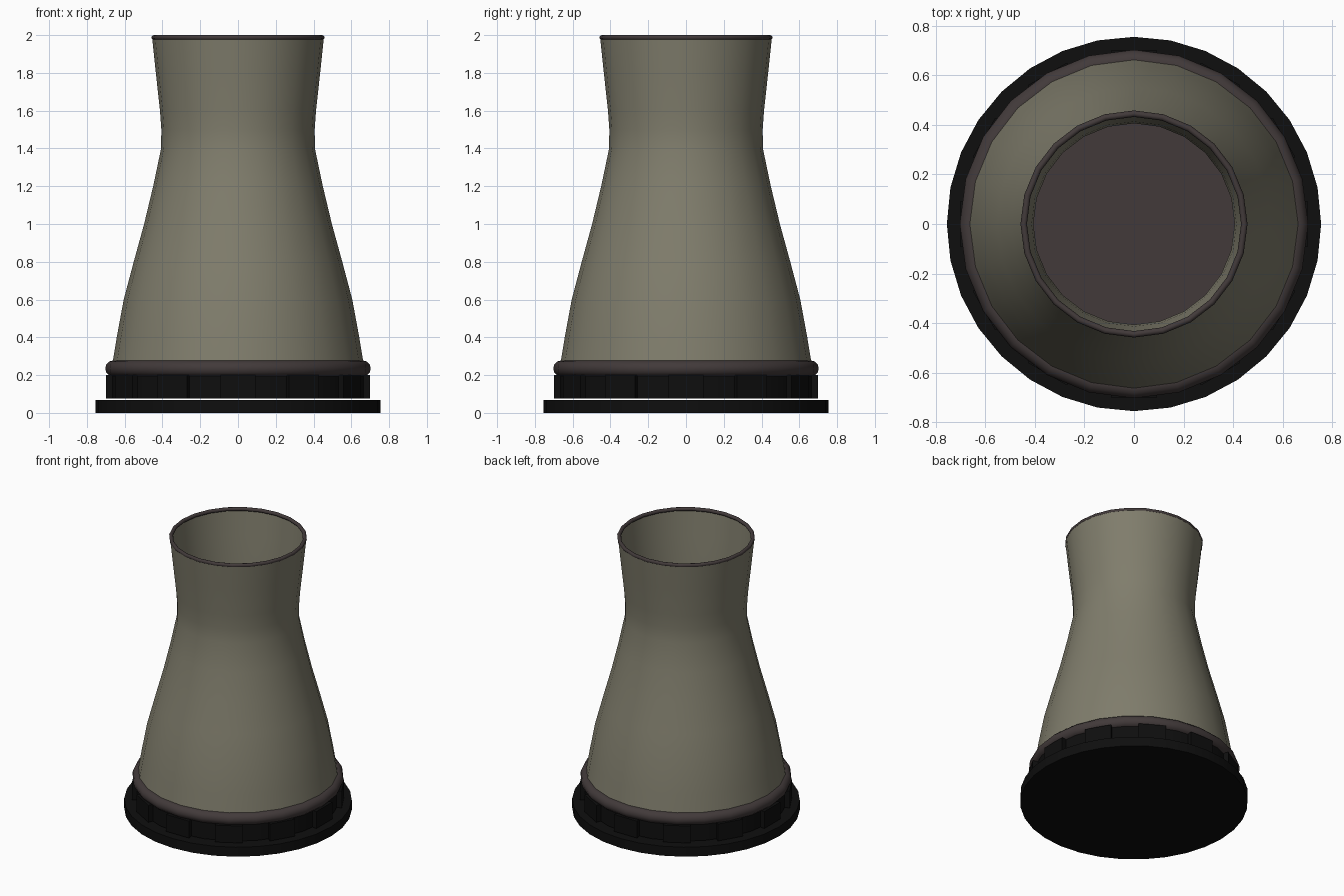
import bpy, math

if "Cube" in bpy.data.objects:
    bpy.data.objects.remove(bpy.data.objects["Cube"])


def material(name, rgb):
    m = bpy.data.materials.new(name)
    m.diffuse_color = (*rgb, 1)
    m.use_nodes = True
    m.node_tree.nodes["Principled BSDF"].inputs["Base Color"].default_value = m.diffuse_color
    return m


CONCRETE = material("weathered concrete", (0.215, 0.205, 0.150))
BROWN = material("dark brown grey", (0.054, 0.042, 0.042))
BLACK = material("near black", (0.0045, 0.0045, 0.0045))


def finish(obj, name, mat, smooth=True):
    obj.name = name
    obj.data.materials.append(mat)
    if smooth:
        bpy.ops.object.select_all(action='DESELECT')
        bpy.context.view_layer.objects.active = obj
        obj.select_set(True)
        bpy.ops.object.shade_smooth_by_angle(angle=math.radians(35))
    return obj


def mesh_object(name, verts, faces, mat, smooth=True):
    me = bpy.data.meshes.new(name)
    me.from_pydata(verts, [], faces)
    me.update()
    obj = bpy.data.objects.new(name, me)
    bpy.context.collection.objects.link(obj)
    return finish(obj, name, mat, smooth)


def lathe(name, profile, sides, mat):
    verts = [(r * math.cos(2 * math.pi * i / sides), r * math.sin(2 * math.pi * i / sides), z)
             for r, z in profile for i in range(sides)]
    faces = [(j * sides + i, j * sides + (i + 1) % sides,
              (j + 1) * sides + (i + 1) % sides, (j + 1) * sides + i)
             for j in range(len(profile) - 1) for i in range(sides)]
    return mesh_object(name, verts, faces, mat)


def cylinder(name, r, z0, z1, sides, mat):
    bpy.ops.mesh.primitive_cylinder_add(vertices=sides, radius=r, depth=z1 - z0,
                                        location=(0, 0, (z0 + z1) / 2))
    return finish(bpy.context.object, name, mat)


def torus(name, major, minor, z, mat):
    bpy.ops.mesh.primitive_torus_add(major_radius=major, minor_radius=minor, major_segments=24,
                                     minor_segments=12, location=(0, 0, z))
    return finish(bpy.context.object, name, mat)


# foundation slab
cylinder("foundation_slab", 0.755, 0, 0.069, 32, BLACK)

# air inlet wall: closed drum with columns standing proud around it
cylinder("inlet_wall", 0.675, 0.076, 0.2, 24, BLACK)
verts, faces = [], []
for k in range(12):
    b = len(verts)
    for z in (0.076, 0.2):
        for r, s in ((0.64, -1), (0.705, -1), (0.705, 1), (0.64, 1)):
            a = math.radians(30 * k + 7.5 * s)
            verts.append((r * math.cos(a), r * math.sin(a), z))
    faces += [[b + i for i in f] for f in
              ((3, 2, 1, 0), (4, 5, 6, 7), (0, 1, 5, 4), (1, 2, 6, 5), (2, 3, 7, 6), (3, 0, 4, 7))]
mesh_object("inlet_columns", verts, faces, BLACK, smooth=False)

# rounded collar and inner floor
torus("base_collar", 0.66, 0.043, 0.235, BROWN)
cylinder("inner_floor", 0.655, 0.19, 0.215, 24, BROWN)

# hyperbolic shell
lathe("tower_shell", [(0.675, 0.2), (0.642, 0.4), (0.605, 0.6), (0.552, 0.8), (0.497, 1.0),
                      (0.449, 1.2), (0.407, 1.4), (0.406, 1.5), (0.413, 1.6),
                      (0.435, 1.8), (0.455, 1.99)], 24, CONCRETE)

# top rim
torus("top_rim", 0.445, 0.013, 1.987, BROWN)
